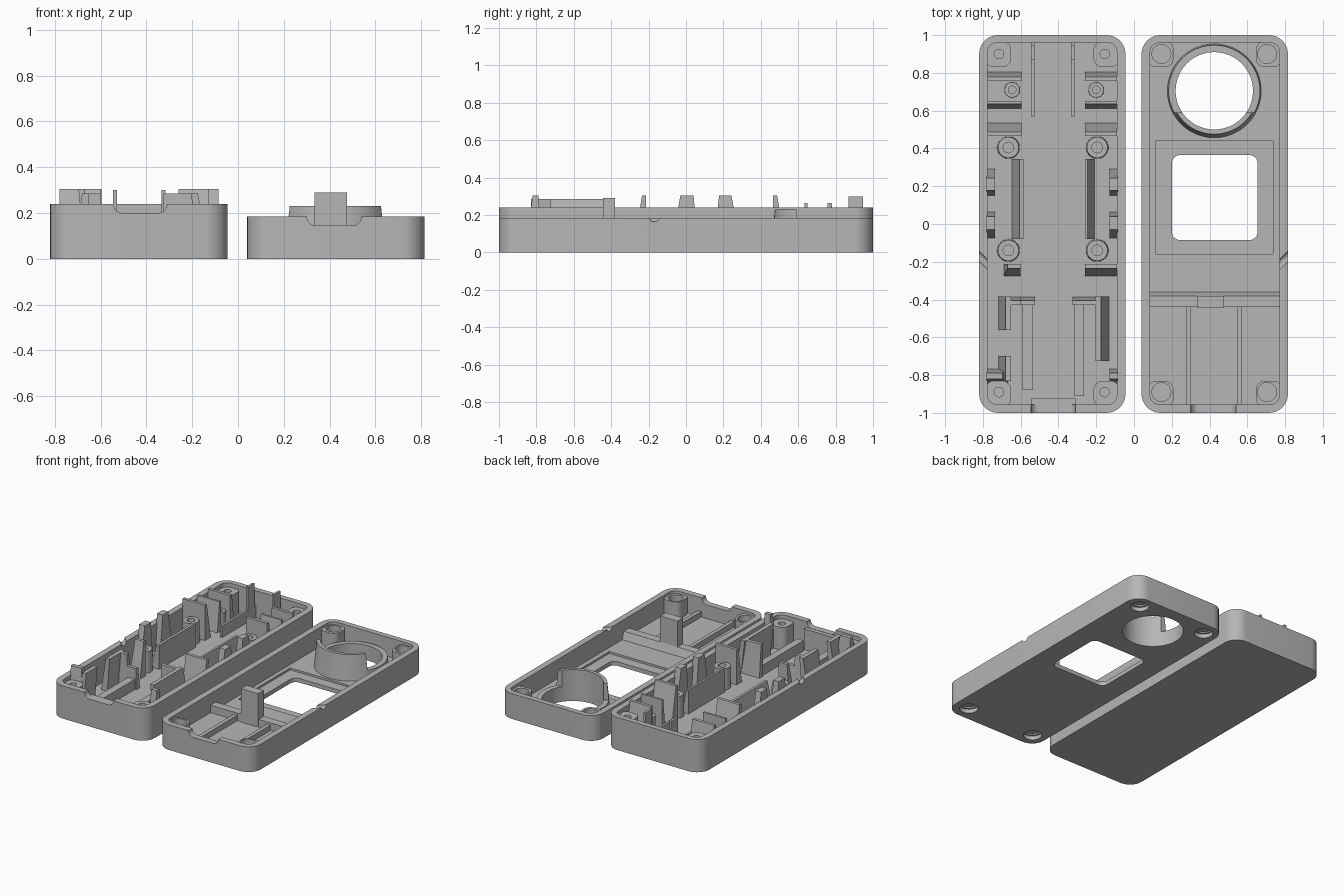
import bpy, bmesh, math
from mathutils import Matrix

cube = bpy.data.objects.get("Cube")
if cube:
    bpy.data.objects.remove(cube, do_unlink=True)

grey = bpy.data.materials.new("plain grey plastic")
grey.use_nodes = True
colour = (0.47, 0.47, 0.47, 1)
grey.diffuse_color = colour
grey.node_tree.nodes["Principled BSDF"].inputs["Base Color"].default_value = colour
FLOOR = 0.045
parts = []


def finish(name, bm, part=True):
    bmesh.ops.recalc_face_normals(bm, faces=bm.faces[:])
    mesh = bpy.data.meshes.new(name)
    bm.to_mesh(mesh)
    bm.free()
    mesh.materials.append(grey)
    obj = bpy.data.objects.new(name, mesh)
    bpy.context.collection.objects.link(obj)
    if part:
        parts.append(obj)
    return obj


def wedge(name, x0, x1, y0, y1, z1, sx=(0, 0), sy=(0, 0), z0=0.03, part=True):
    """Block whose top is pulled in by sx and sy on the low and high sides."""
    bm = bmesh.new()
    low = [(x0, y0), (x1, y0), (x1, y1), (x0, y1)]
    a, b, c, d = x0 + sx[0], x1 - sx[1], y0 + sy[0], y1 - sy[1]
    high = [(a, c), (b, c), (b, d), (a, d)]
    lo = [bm.verts.new((x, y, z0)) for x, y in low]
    hi = [bm.verts.new((x, y, z1)) for x, y in high]
    bm.faces.new(lo)
    bm.faces.new(hi)
    for i in range(4):
        j = (i + 1) % 4
        bm.faces.new((lo[i], lo[j], hi[j], hi[i]))
    return finish(name, bm, part)


def slab(name, x0, x1, y0, y1, z0, z1, r, part=True, steps=8):
    """Block with rounded vertical edges."""
    bm = bmesh.new()
    outline = []
    corners = [(x1 - r, y1 - r), (x0 + r, y1 - r), (x0 + r, y0 + r), (x1 - r, y0 + r)]
    for q, (cx, cy) in enumerate(corners):
        for s in range(steps + 1):
            t = (q + s / steps) * math.pi / 2
            outline.append(bm.verts.new((cx + r * math.cos(t), cy + r * math.sin(t), z0)))
    face = bm.faces.new(outline)
    up = bmesh.ops.extrude_face_region(bm, geom=[face])["geom"]
    bmesh.ops.translate(bm, vec=(0, 0, z1 - z0),
                        verts=[v for v in up if isinstance(v, bmesh.types.BMVert)])
    return finish(name, bm, part)


def rod(x, y, z, length, r, turn=None):
    bm = bmesh.new()
    matrix = Matrix.Translation((x, y, z)) @ (turn or Matrix())
    bmesh.ops.create_cone(bm, cap_ends=True, segments=48, radius1=r, radius2=r,
                          depth=length, matrix=matrix)
    return finish("cutter", bm, False)


def tube(name, x, y, r0, r1, hole, z1, z0=0.03, n=48):
    """Hollow boss that narrows from r0 to r1."""
    bm = bmesh.new()
    rings = []
    for r, z in ((r0, z0), (r1, z1), (hole, z1), (hole, z0)):
        rings.append([bm.verts.new((x + r * math.cos(i * math.tau / n),
                                    y + r * math.sin(i * math.tau / n), z)) for i in range(n)])
    for k in range(4):
        a, b = rings[k], rings[(k + 1) % 4]
        for i in range(n):
            j = (i + 1) % n
            bm.faces.new((a[i], a[j], b[j], b[i]))
    return finish(name, bm)


def cut(obj, *cutters):
    for c in cutters:
        c.hide_render = True
        m = obj.modifiers.new("cut", "BOOLEAN")
        m.operation, m.solver, m.object = "DIFFERENCE", "EXACT", c
    deps = bpy.context.evaluated_depsgraph_get()
    mesh = bpy.data.meshes.new_from_object(obj.evaluated_get(deps))
    obj.modifiers.clear()
    obj.data = mesh
    for c in cutters:
        bpy.data.objects.remove(c, do_unlink=True)


def notch(x0, x1, z):
    """Rounded cable opening in the front wall."""
    obj = slab("cutter", x0, x1, z, z + 0.2, -0.92, -1.1, 0.04, False)
    obj.data.transform(Matrix(((1, 0, 0, 0), (0, 0, 1, 0), (0, 1, 0, 0), (0, 0, 0, 1))))
    bm = bmesh.new()
    bm.from_mesh(obj.data)
    bmesh.ops.recalc_face_normals(bm, faces=bm.faces[:])
    bm.to_mesh(obj.data)
    bm.free()
    return obj


def side_groove(x, z, angle):
    turn = Matrix.Rotation(angle, 4, "Z") @ Matrix.Rotation(math.pi / 2, 4, "Y")
    return rod(x, -0.19, z, 0.14, 0.02, turn)


# Base tray
base = slab("base_tray", -0.82, -0.045, -1, 1, 0, 0.24, 0.1)
cut(base, slab("cutter", -0.775, -0.09, -0.955, 0.96, FLOOR, 0.5, 0.05, False),
    notch(-0.545, -0.31, 0.2), side_groove(-0.8, 0.24, -math.pi / 4))

# Cover tray with round and square openings
cover = slab("cover_tray", 0.04, 0.815, -1, 1, 0, 0.185, 0.1)
cut(cover, slab("cutter", 0.085, 0.77, -0.955, 0.96, FLOOR, 0.5, 0.05, False),
    slab("cutter", 0.2, 0.655, -0.085, 0.365, -0.1, 0.3, 0.045, False),
    wedge("cutter", 0.115, 0.735, -0.16, 0.44, 0.3, z0=0.03, part=False),
    rod(0.425, 0.705, 0, 0.5, 0.205),
    notch(0.3, 0.54, 0.145), side_groove(0.795, 0.185, math.pi / 4),
    *[rod(x, y, 0, 0.5, 0.05) for x in (0.145, 0.705) for y in (-0.89, 0.9)],
    *[rod(x, y, 0, 0.06, 0.062) for x in (0.145, 0.705) for y in (-0.89, 0.9)])

# Corner screw bosses
for side, xl, xr in (("right", 0, 1), ("left", 1, 0)):
    for end, y0, y1, cy in (("front", -0.97, -0.83, -0.89), ("back", 0.83, 0.97, 0.9)):
        for tray, left, top, hole in (("base", -0.82, 0.21, 0.025), ("cover", 0.04, 0.165, 0.05)):
            x0 = left + 0.03 + xl * 0.575
            cx = left + 0.105 + xl * 0.56
            boss = slab(f"{tray}_{end}_{side}_boss", x0, x0 + 0.14, y0, y1, 0.04, top, 0.05)
            cut(boss, rod(cx, cy, 0.25, 0.4, hole))

# Round opening collar, tall on its front part only
collar = tube("collar", 0.425, 0.705, 0.25, 0.23, 0.205, 0.23)
cut(collar, wedge("cutter", 0, 0.9, 0.59, 1.1, 0.5, z0=0.11, part=False))

# Cover cross rib, clip post and cable ribs
wedge("cross_rib", 0.08, 0.775, -0.44, -0.355, 0.1, sy=(0, 0.025))
wedge("clip_post", 0.335, 0.475, -0.445, -0.38, 0.29)
for x in (0.275, 0.545):
    wedge("cable_rib", x, x + 0.028, -0.96, -0.43, 0.085)

# Base post bosses
for x in (-0.665, -0.195):
    for y in (-0.14, 0.405):
        tube("board_post", x, y, 0.06, 0.055, 0.028, 0.2)
for x in (-0.645, -0.2):
    tube("small_post", x, 0.71, 0.042, 0.04, 0.02, 0.16)

# Paired wide support fins
for x0, x1 in ((-0.775, -0.595), (-0.26, -0.09)):
    wedge("back_fin", x0, x1, 0.757, 0.807, 0.265, sy=(0, 0.028))
    wedge("second_fin", x0, x1, 0.61, 0.65, 0.265, sy=(0.025, 0))
    wedge("third_fin", x0, x1, 0.465, 0.537, 0.305, sy=(0, 0.05))
wedge("middle_fin_right", -0.69, -0.6, -0.278, -0.213, 0.305, sx=(0.02, 0), sy=(0.043, 0))
wedge("middle_fin_left", -0.26, -0.09, -0.278, -0.213, 0.305, sy=(0.043, 0))

# Narrow wall teeth
for x0 in (-0.78, -0.13):
    wedge("back_tooth", x0, x0 + 0.045, 0.15, 0.293, 0.305, sy=(0.027, 0.05))
    wedge("middle_tooth", x0, x0 + 0.045, -0.077, 0.066, 0.305, sy=(0.047, 0.026))
wedge("front_tooth_right", -0.78, -0.665, -0.855, -0.765, 0.305, sx=(0, 0.03), sy=(0.035, 0.025))
wedge("front_tooth_left", -0.13, -0.085, -0.855, -0.765, 0.305, sy=(0.035, 0.025))

# Long side plates
wedge("side_plate_right", -0.65, -0.585, -0.08, 0.345, 0.22, sx=(0.045, 0))
wedge("side_plate_left", -0.26, -0.205, -0.08, 0.345, 0.22, sx=(0, 0.04))

# Rails at the back with raised ends
for x in (-0.545, -0.333):
    wedge("back_rail", x, x + 0.017, 0.57, 0.965, 0.13)
    wedge("back_rail_end", x, x + 0.017, 0.87, 0.945, 0.3)

# Front corner brackets
wedge("bracket_left_cross", -0.325, -0.15, -0.43, -0.385, 0.285, sx=(0, 0.025), sy=(0, 0.02))
wedge("bracket_left_side", -0.175, -0.13, -0.725, -0.385, 0.285, sx=(-0.03, 0.045))
wedge("bracket_right_cross", -0.72, -0.6, -0.43, -0.385, 0.285, sx=(0.04, 0), sy=(0, 0.02))
wedge("bracket_right_step", -0.6, -0.525, -0.43, -0.385, 0.2, sy=(0, 0.02))
wedge("bracket_right_side", -0.72, -0.67, -0.56, -0.385, 0.285, sx=(0.04, -0.02))
wedge("bracket_right_front", -0.72, -0.67, -0.83, -0.7, 0.285, sx=(0.04, -0.02))

# Front rails and cable sill
wedge("front_rail_right", -0.59, -0.535, -0.88, -0.43, 0.12)
wedge("front_rail_left", -0.317, -0.265, -0.91, -0.43, 0.12)
wedge("cable_sill", -0.545, -0.31, -0.97, -0.925, 0.198)

# Smooth the curves, keep edges crisp
bpy.ops.object.select_all(action="DESELECT")
for obj in parts:
    obj.select_set(True)
bpy.context.view_layer.objects.active = parts[0]
bpy.ops.object.shade_smooth_by_angle(angle=math.radians(30))
